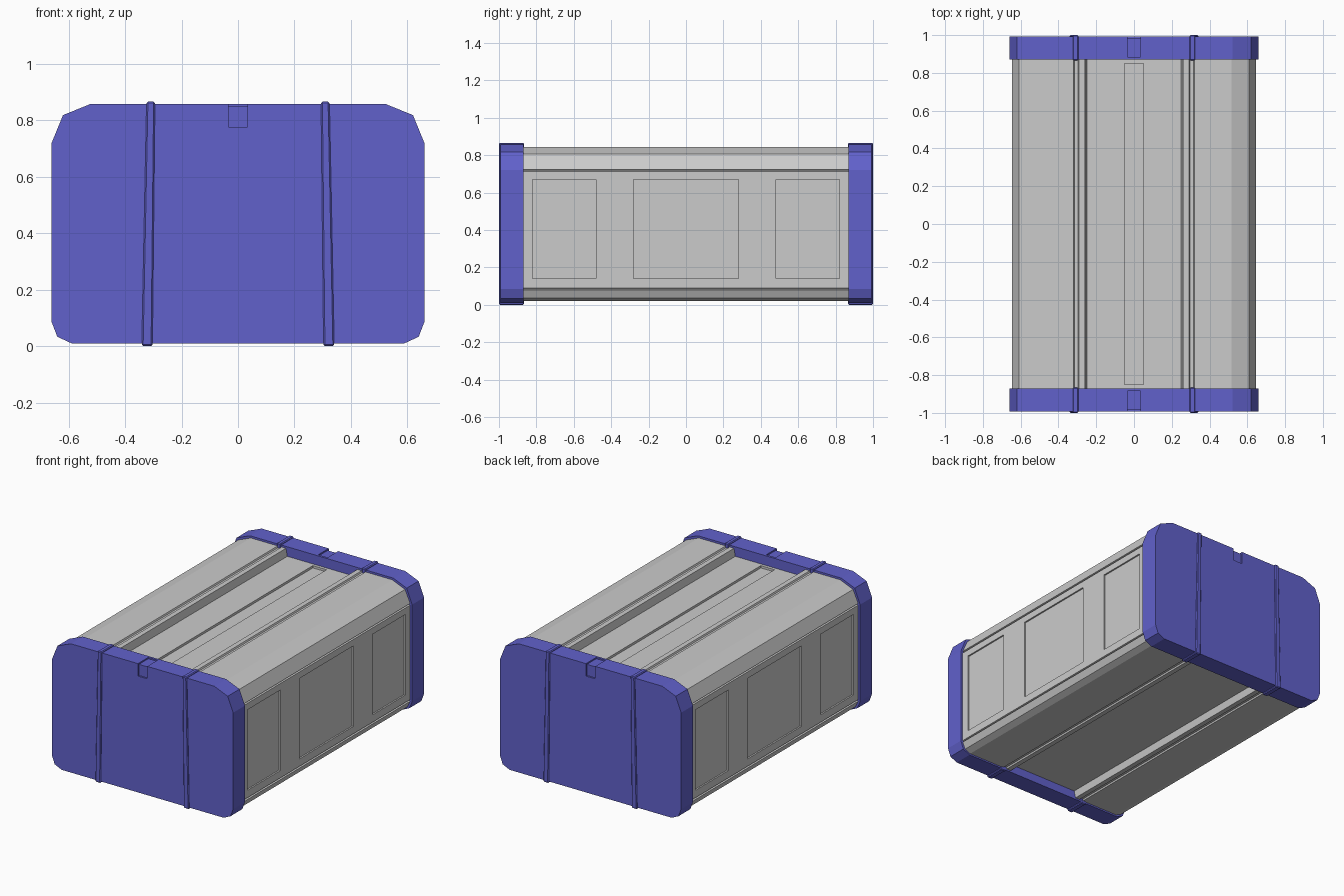
import bpy, bmesh

if "Cube" in bpy.data.objects:
    bpy.data.objects.remove(bpy.data.objects["Cube"])

blue = bpy.data.materials.new("blue_plastic")
blue.diffuse_color = (0.12, 0.12, 0.6, 1)
blue.use_nodes = True
blue.node_tree.nodes["Principled BSDF"].inputs["Base Color"].default_value = blue.diffuse_color


def make_object(name, bm, mat=None):
    bmesh.ops.recalc_face_normals(bm, faces=bm.faces)
    mesh = bpy.data.meshes.new(name)
    bm.to_mesh(mesh)
    bm.free()
    ob = bpy.data.objects.new(name, mesh)
    bpy.context.collection.objects.link(ob)
    if mat:
        mesh.materials.append(mat)
    return ob


def extrude_profile(name, half, y0, y1, mat=None):
    """Mirror a right-hand (x, z) half outline and extrude it along y."""
    outline = half + [(-x, z) for x, z in reversed(half)]
    bm = bmesh.new()
    a = [bm.verts.new((x, y0, z)) for x, z in outline]
    b = [bm.verts.new((x, y1, z)) for x, z in outline]
    bm.faces.new(a)
    bm.faces.new(b[::-1])
    for i in range(len(a)):
        j = (i + 1) % len(a)
        bm.faces.new((a[i], b[i], b[j], a[j]))
    return make_object(name, bm, mat)


def add_box(bm, x0, x1, y0, y1, z0, z1):
    for v in bmesh.ops.create_cube(bm, size=1)["verts"]:
        v.co = (x1 if v.co.x > 0 else x0, y1 if v.co.y > 0 else y0,
                z1 if v.co.z > 0 else z0)


def carve(ob, boxes):
    """Subtract a list of boxes one after another."""
    for box in boxes:
        bm = bmesh.new()
        add_box(bm, *box)
        cutter = make_object("cutter", bm)
        cutter.hide_render = True
        mod = ob.modifiers.new("carve", "BOOLEAN")
        mod.operation, mod.solver, mod.object = "DIFFERENCE", "EXACT", cutter
        bpy.context.view_layer.objects.active = ob
        bpy.ops.object.modifier_apply(modifier=mod.name)
        bpy.data.objects.remove(cutter)


# Grey body: recessed lid and base, thin grooves along the length
body = extrude_profile("body", [
    (0.25, 0.065), (0.26, 0.02),
    (0.292, 0.02), (0.296, 0.03), (0.316, 0.03), (0.32, 0.02),
    (0.585, 0.02), (0.625, 0.038), (0.645, 0.08),
    (0.635, 0.083), (0.635, 0.088), (0.645, 0.091),
    (0.645, 0.713), (0.635, 0.716), (0.635, 0.721), (0.645, 0.724),
    (0.608, 0.807), (0.515, 0.845),
    (0.32, 0.845), (0.316, 0.835), (0.296, 0.835), (0.292, 0.845),
    (0.26, 0.845), (0.25, 0.795)], -0.872, 0.872)

# Lid channel and side panels
cuts = [(-0.05, 0.05, -0.85, 0.85, 0.78, 0.83)]
for x0, x1 in ((0.635, 0.7), (-0.7, -0.635)):
    for y0, y1 in ((-0.82, -0.48), (-0.28, 0.28), (0.48, 0.82)):
        cuts.append((x0, x1, y0, y1, 0.14, 0.67))
carve(body, cuts)

cap_half = [(0.59, 0.01), (0.64, 0.033), (0.66, 0.085),
            (0.66, 0.72), (0.62, 0.818), (0.522, 0.858)]

for label, s in (("front", -1), ("back", 1)):
    # End cap with a shallow notch wrapping over its top edge
    y0, y1 = sorted((s * 0.87, s * 0.993))
    cap = extrude_profile(label + "_cap", cap_half, y0, y1, blue)
    t0, t1 = sorted((s * 0.885, s * 1.05))
    f0, f1 = sorted((s * 0.982, s * 1.05))
    carve(cap, [(-0.034, 0.034, t0, t1, 0.849, 0.9),
                (-0.034, 0.034, f0, f1, 0.776, 0.9)])

    # Tapered strap ribs around each cap
    for side, t in (("left", -1), ("right", 1)):
        bm = bmesh.new()
        r0, r1 = sorted((s * 0.866, s * 1.0))
        add_box(bm, -1, 1, r0, r1, 0, 0.866)
        for v in bm.verts:
            top = v.co.z > 0.4
            v.co.x = t * (0.309 if top else 0.322) + v.co.x * (0.015 if top else 0.019)
        rib = make_object(f"{label}_{side}_rib", bm, blue)
        bev = rib.modifiers.new("bevel", "BEVEL")
        bev.width, bev.segments = 0.005, 1
